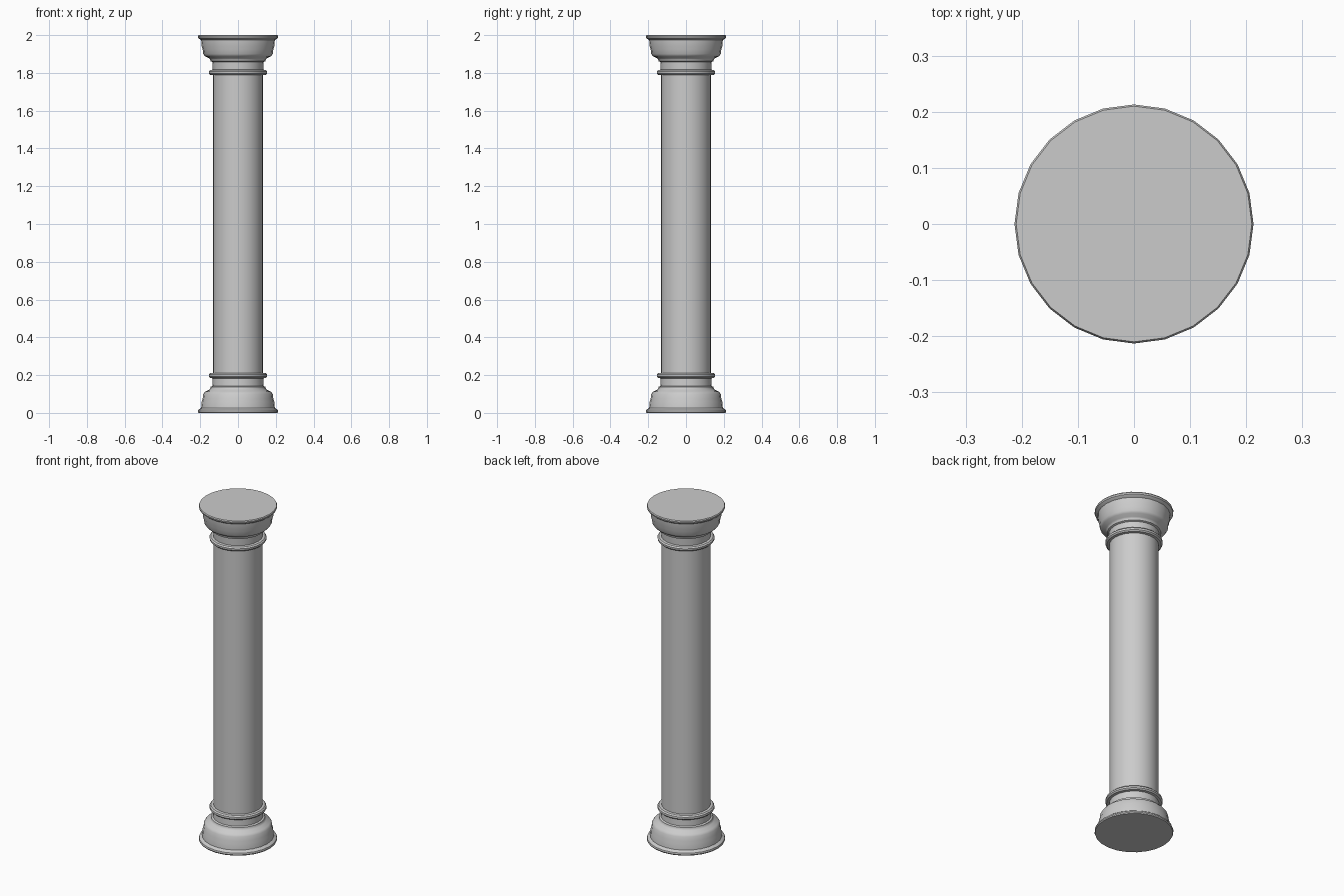
import bpy, bmesh
from math import sin, cos, pi

if "Cube" in bpy.data.objects:
    bpy.data.objects.remove(bpy.data.objects["Cube"])

SIDES = 24


def lathe(name, profile):
    """Revolve a (radius, z) profile into a closed solid."""
    bm = bmesh.new()
    rings = []
    for r, z in profile:
        rings.append([bm.verts.new((r * cos(2 * pi * i / SIDES), r * sin(2 * pi * i / SIDES), z))
                      for i in range(SIDES)])
    for a, b in zip(rings, rings[1:]):
        for i in range(SIDES):
            j = (i + 1) % SIDES
            bm.faces.new((a[i], a[j], b[j], b[i]))
    bm.faces.new(rings[0])
    bm.faces.new(rings[-1])
    bmesh.ops.recalc_face_normals(bm, faces=bm.faces)
    mesh = bpy.data.meshes.new(name)
    bm.to_mesh(mesh)
    bm.free()
    obj = bpy.data.objects.new(name, mesh)
    bpy.context.collection.objects.link(obj)
    bpy.context.view_layer.objects.active = obj
    obj.select_set(True)
    bpy.ops.object.shade_smooth_by_angle(angle=0.6)
    obj.select_set(False)
    return obj


# moulding from the floor up to the shaft: plinth, bell, neck, ring
moulding = [
    (0.21, 0.0), (0.213, 0.006), (0.211, 0.015), (0.202, 0.022),
    (0.195, 0.026), (0.192, 0.06), (0.187, 0.075), (0.184, 0.10),
    (0.175, 0.112), (0.153, 0.122), (0.147, 0.13), (0.146, 0.138),
    (0.136, 0.142), (0.134, 0.183),
    (0.148, 0.185), (0.155, 0.192), (0.154, 0.203), (0.147, 0.210),
    (0.133, 0.212),
]

# one continuous column, the capital mirrors the base
capital = [(r, 2.0 - z) for r, z in reversed(moulding)]
lathe("column", moulding + capital)
